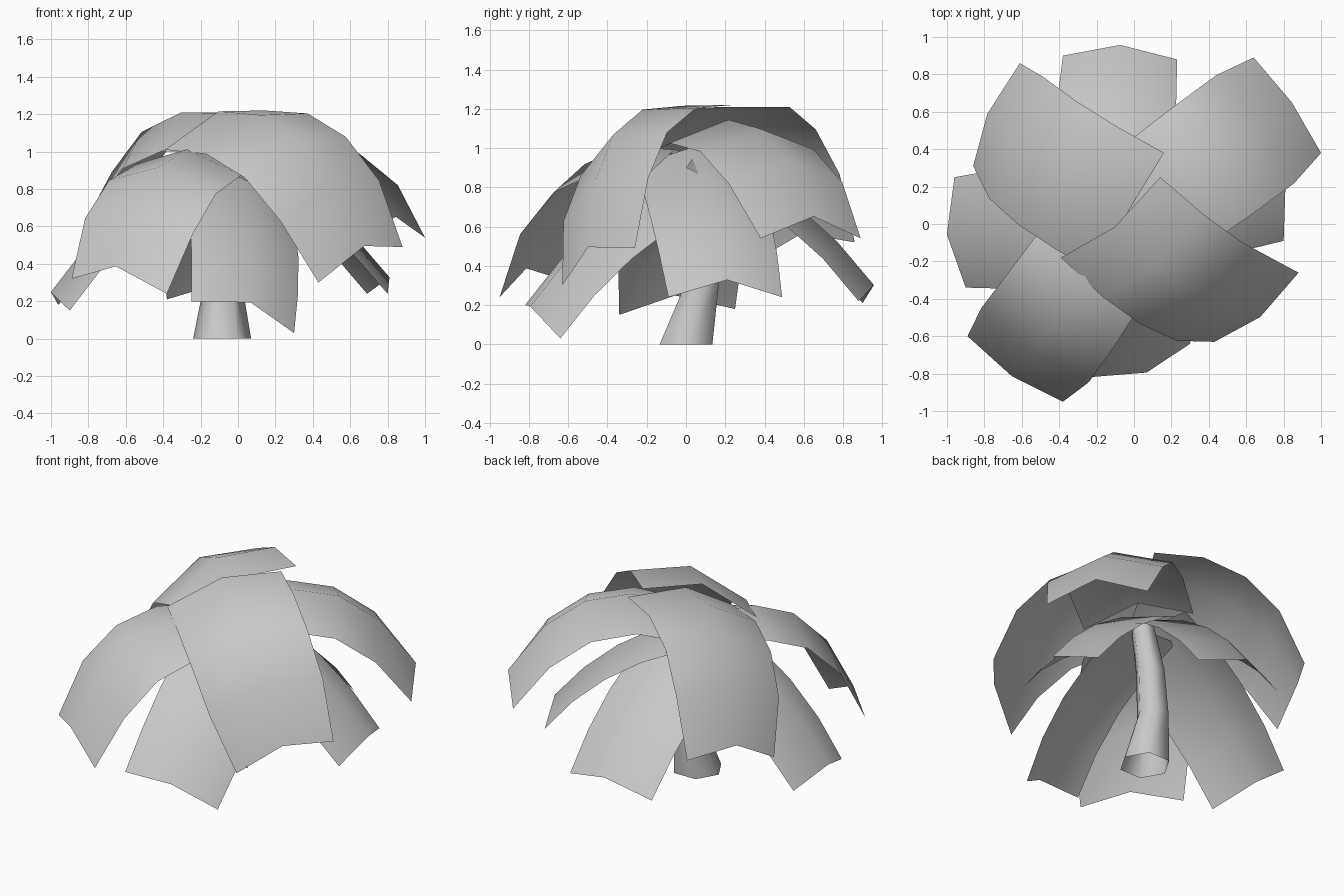
import bpy
import bmesh
from math import cos, sin, pi
from mathutils import Vector

cube = bpy.data.objects.get("Cube")
if cube:
    bpy.data.objects.remove(cube, do_unlink=True)

# Single mid grey material
grey = bpy.data.materials.new("mid_grey")
grey.use_nodes = True
colour = (0.58, 0.58, 0.58, 1)
grey.diffuse_color = colour
grey.node_tree.nodes["Principled BSDF"].inputs["Base Color"].default_value = colour


def finish(bm, name):
    mesh = bpy.data.meshes.new(name)
    bm.to_mesh(mesh)
    bm.free()
    mesh.materials.append(grey)
    obj = bpy.data.objects.new(name, mesh)
    bpy.context.scene.collection.objects.link(obj)


def frond(name, corners, arch, fold, lean, widths):
    """Arched sheet between four corners, two faces wide with a raised rib.
    The lean turns the lift upwards; widths scale each row across."""
    ia, ib, oa, ob = map(Vector, corners)
    normal = (ib - ia + ob - oa).cross(oa - ia + ob - ib).normalized()
    if normal.z < 0:
        normal.negate()
    lift = (normal + Vector((0, 0, lean))).normalized()
    bm = bmesh.new()
    rows = []
    for i, width in enumerate(widths):
        t = i / (len(widths) - 1)
        a, b = ia.lerp(oa, t), ib.lerp(ob, t)
        mid = (a + b) / 2 + lift * arch * 4 * t * (1 - t)
        half = (b - a) / 2 * width
        rows.append([bm.verts.new(p) for p in (mid - half, mid + lift * fold, mid + half)])
    for r, s in zip(rows, rows[1:]):
        for j in range(2):
            face = bm.faces.new((r[j], s[j], s[j + 1], r[j + 1]))
            face.smooth = True
            face.normal_update()
            if face.normal.dot(normal) < 0:
                face.normal_flip()
    finish(bm, name)


def upper_frond(side, *corners):
    frond("upper_frond_" + side, corners, 0.245, 0.115, 0.55, (1, 1.06, 1.1, 1.12, 1))


def lower_frond(side, *corners):
    frond("lower_frond_" + side, corners, 0.08, 0.11, 0, (1, 1.03, 1.04, 1.03, 1))


# Upper crown of fronds: inner pair of corners, then outer pair
upper_frond("back_right",
            (0.16, 0.38, 1.21), (-0.14, -0.28, 0.99), (-0.61, 0.86, 0.52), (-0.86, 0.31, 0.40))
upper_frond("back_left",
            (-0.22, 0.29, 0.97), (0.18, -0.25, 0.95), (0.64, 0.89, 0.54), (1.0, 0.38, 0.54))
upper_frond("front_left",
            (0.14, 0.25, 1.22), (-0.39, -0.18, 1.01), (0.88, -0.26, 0.49), (0.43, -0.63, 0.30))
upper_frond("front_right",
            (-0.36, 0.16, 0.91), (0.17, -0.20, 0.86), (-0.89, -0.60, 0.32), (-0.38, -0.95, 0.24))

# Lower crown of fronds
lower_frond("right",
            (-0.05, -0.30, 0.88), (-0.10, 0.36, 0.91), (-0.90, -0.34, 0.15), (-0.96, 0.25, 0.18))
lower_frond("back",
            (0.18, 0.0, 0.90), (-0.44, 0.0, 0.91), (0.23, 0.88, 0.22), (-0.38, 0.90, 0.21))
lower_frond("left",
            (-0.20, 0.33, 0.93), (-0.10, -0.26, 0.91), (0.69, 0.49, 0.24), (0.80, -0.09, 0.24))
lower_frond("front",
            (-0.30, 0.03, 0.91), (0.26, 0.18, 0.74), (-0.25, -0.82, 0.20), (0.30, -0.64, 0.03))

# Leaning, open six-sided trunk with a flared foot: x, y, z, radius
SIDES = 6
bm = bmesh.new()
rings = []
for x, y, z, radius in [(-0.085, 0, 0, 0.155), (-0.08, 0.08, 0.3, 0.1),
                        (-0.06, 0.08, 0.6, 0.09), (-0.03, 0.04, 0.93, 0.07)]:
    rings.append([bm.verts.new((x + radius * cos(2 * pi * k / SIDES),
                                y + radius * sin(2 * pi * k / SIDES), z))
                  for k in range(SIDES)])
for r, s in zip(rings, rings[1:]):
    for k in range(SIDES):
        n = (k + 1) % SIDES
        bm.faces.new((r[k], r[n], s[n], s[k])).smooth = True
finish(bm, "trunk")
